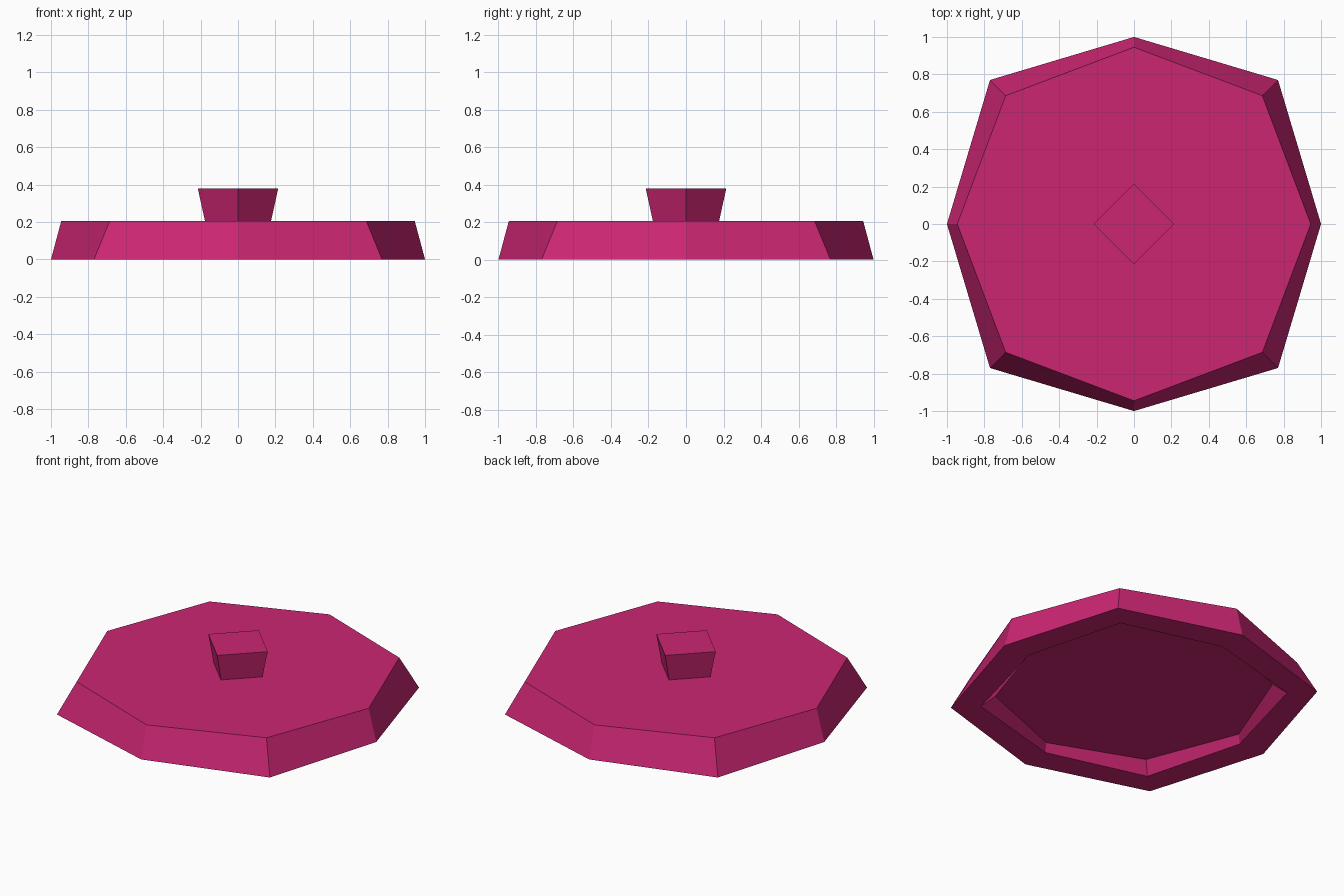
import bpy
import bmesh
from math import cos, sin, pi

cube = bpy.data.objects.get("Cube")
if cube:
    bpy.data.objects.remove(cube, do_unlink=True)

magenta = bpy.data.materials.new("magenta")
magenta.use_nodes = True
colour = (0.604, 0.0194, 0.171, 1)
magenta.diffuse_color = colour
magenta.node_tree.nodes["Principled BSDF"].inputs["Base Color"].default_value = colour


def ring(bm, sides, z, axis_radius, corner=0):
    """Ring whose odd vertices, if it has eight sides, sit at (corner, corner)."""
    verts = []
    for i in range(sides):
        a = 2 * pi * i / sides
        r = axis_radius
        if sides == 8 and i % 2:
            r = corner * 2 ** 0.5
        verts.append(bm.verts.new((r * cos(a), r * sin(a), z)))
    return verts


def loft(name, sides, sections):
    """Skin the rings in order and cap both ends."""
    bm = bmesh.new()
    rings = [ring(bm, sides, *s) for s in sections]
    for low, high in zip(rings, rings[1:]):
        for i in range(sides):
            j = (i + 1) % sides
            bm.faces.new((low[i], low[j], high[j], high[i]))
    bm.faces.new(rings[0][::-1])
    bm.faces.new(rings[-1])
    bmesh.ops.recalc_face_normals(bm, faces=bm.faces)
    mesh = bpy.data.meshes.new(name)
    bm.to_mesh(mesh)
    bm.free()
    mesh.materials.append(magenta)
    obj = bpy.data.objects.new(name, mesh)
    bpy.context.collection.objects.link(obj)
    return obj


# Lid: recess ceiling, rim inner edge, rim outer edge, top
loft("lid", 8, [
    (0.065, 0.81, 0.583),
    (0, 0.817, 0.644),
    (0, 1.0, 0.77),
    (0.205, 0.945, 0.686),
])

# Knob: flared four-sided handle
loft("knob", 4, [(0.203, 0.176), (0.38, 0.215)])
